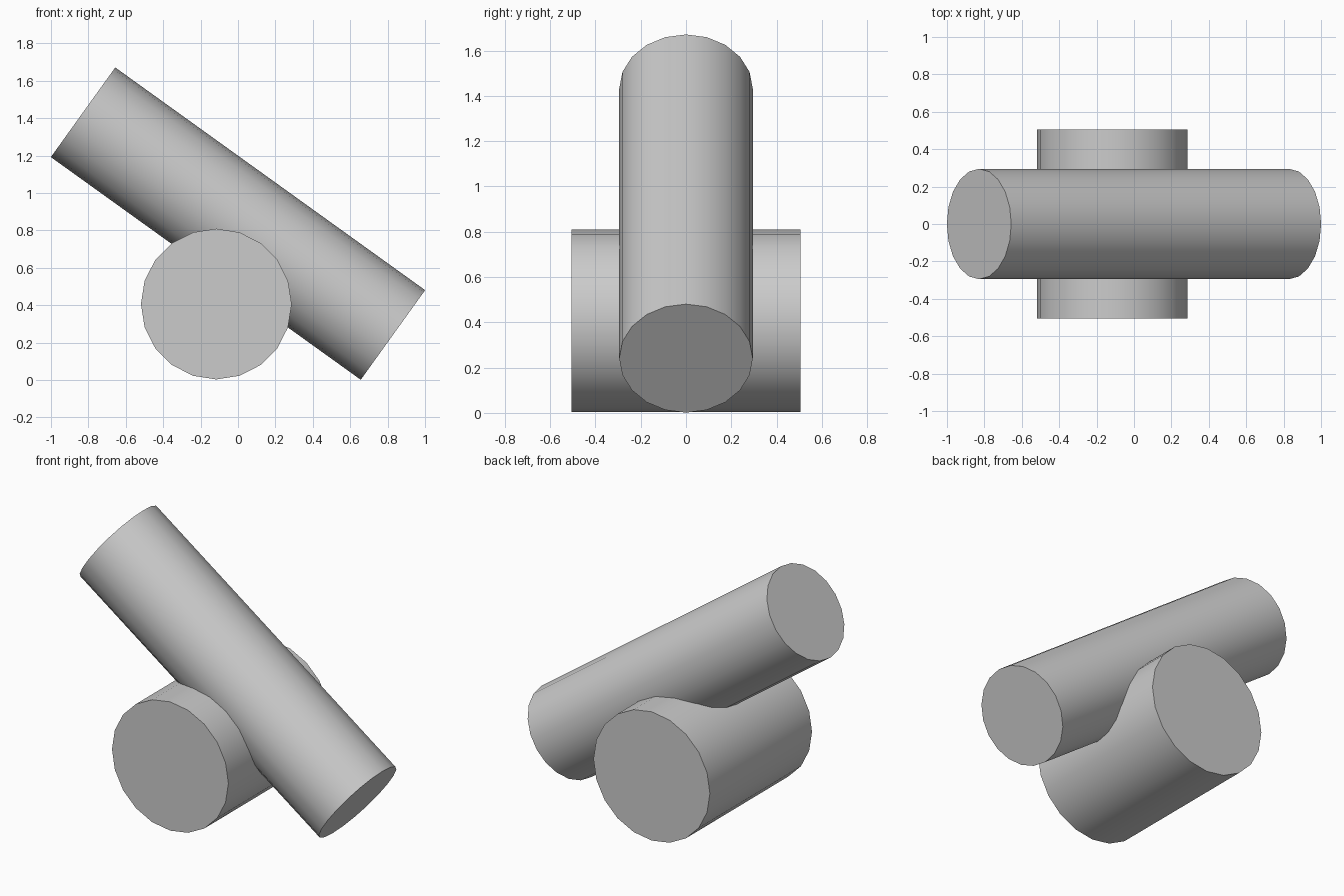
import bpy
from math import radians

if "Cube" in bpy.data.objects:
    bpy.data.objects.remove(bpy.data.objects["Cube"])


def cylinder(name, radius, length, location, rotation):
    bpy.ops.mesh.primitive_cylinder_add(vertices=20, radius=radius, depth=length,
                                        location=location, rotation=rotation)
    obj = bpy.context.object
    obj.name = name
    bpy.ops.object.shade_smooth_by_angle(angle=radians(30))
    return obj


# Short thick drum lying front to back
cylinder("base_drum", 0.403, 1.01, (-0.116, 0, 0.406), (radians(90), 0, 0))

# Long rod leaning across the drum
cylinder("leaning_rod", 0.295, 2.04, (0, 0, 0.836), (0, radians(125.7), 0))
